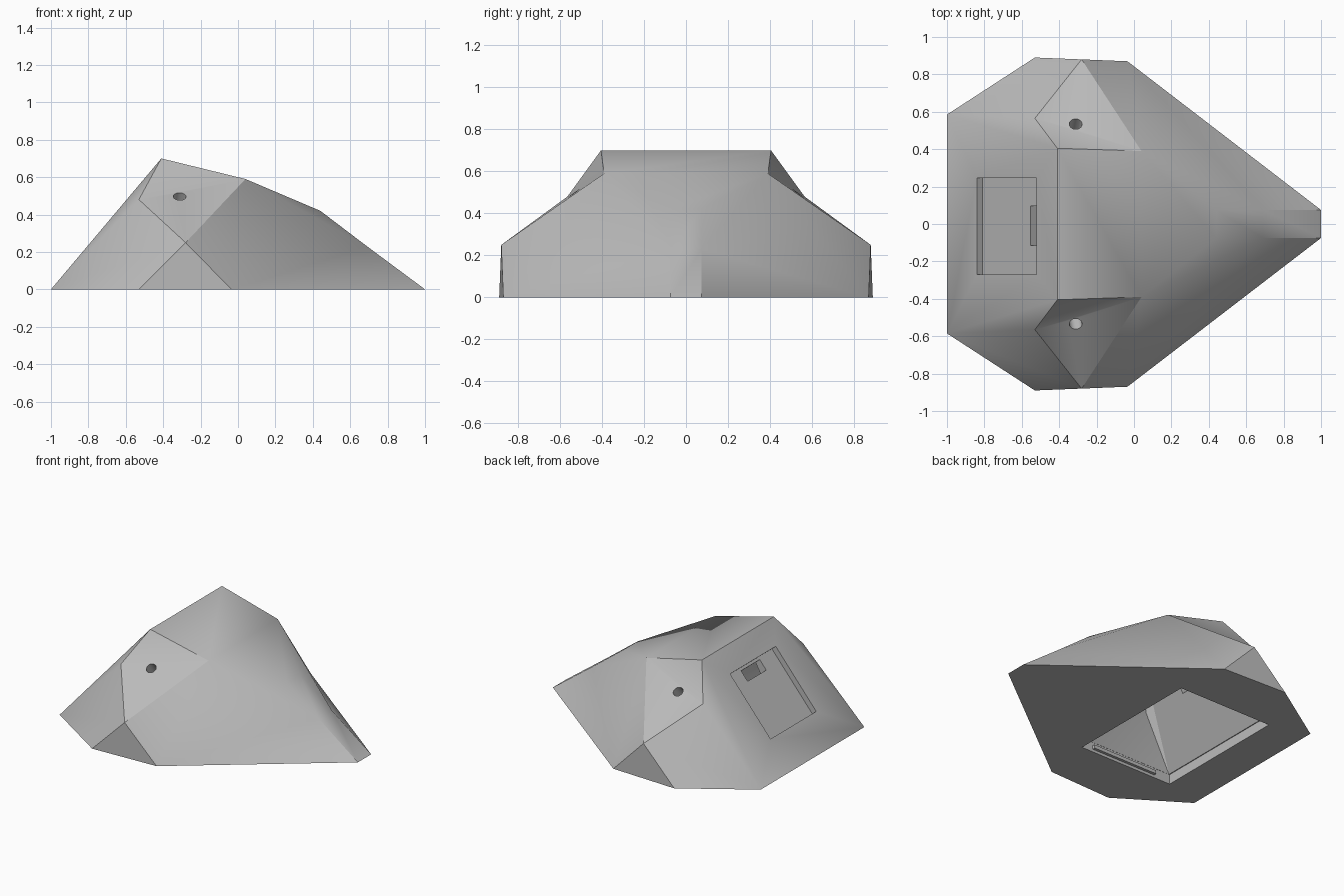
import bpy
import bmesh
from math import atan2, radians
from mathutils import Matrix, Vector

if "Cube" in bpy.data.objects:
    bpy.data.objects.remove(bpy.data.objects["Cube"])

grey = bpy.data.materials.new("plain grey")
grey.use_nodes = True
tone = (0.5, 0.5, 0.5, 1)
grey.diffuse_color = tone
grey.node_tree.nodes["Principled BSDF"].inputs["Base Color"].default_value = tone


def finish(name, bm):
    bmesh.ops.recalc_face_normals(bm, faces=bm.faces)
    mesh = bpy.data.meshes.new(name)
    bm.to_mesh(mesh)
    bm.free()
    mesh.materials.append(grey)
    obj = bpy.data.objects.new(name, mesh)
    bpy.context.collection.objects.link(obj)
    return obj


def box(name, low, high, frame=Matrix()):
    low, high = Vector(low), Vector(high)
    size = Matrix.Diagonal((*(high - low), 1))
    bm = bmesh.new()
    bmesh.ops.create_cube(bm, size=1, matrix=frame @ Matrix.Translation((low + high) / 2) @ size)
    return finish(name, bm)


def hull(name, points):
    bm = bmesh.new()
    verts = [bm.verts.new(p) for p in points]
    bmesh.ops.convex_hull(bm, input=verts)
    return finish(name, bm)


# Faceted housing: named corners of the +y half, mirrored to the other half
corners = {
    "A": (-1, .585, 0), "B": (-.53, .89, 0), "C": (-.035, .87, 0), "D": (1, .075, 0),
    "E": (-.53, .565, .48), "F": (-.41, .405, .70), "G": (.04, .39, .59),
    "H": (.44, .075, .42), "I": (-.28, .88, .25), "K": (.69, .075, .23),
}
bm = bmesh.new()
left = {k: bm.verts.new(p) for k, p in corners.items()}
right = {k: bm.verts.new((x, -y, z)) for k, (x, y, z) in corners.items()}
for side in (left, right):
    for facet in "ABI AIE AEF EFG EGI BCI CGI CDK CKG GKH".split():
        bm.faces.new([side[k] for k in facet])
for strip in ("AF", "FG", "GH", "HK", "KD"):
    a, b = strip
    bm.faces.new((left[a], left[b], right[b], right[a]))
base = "ABCD"
bm.faces.new([left[k] for k in base] + [right[k] for k in reversed(base)])
housing = finish("housing", bm)

cutters = []

# Hollow interior with a straight rim at the floor
cutters.append(box("rim_cutter", (-.72, -.5, -.1), (.02, .5, .07)))
floor = [(x, y, .06) for x in (-.72, .02) for y in (-.5, .5)]
shoulder = [(-.48, y, .42) for y in (-.45, .45)]
roof = [(x, y, z) for x, z in ((-.40, .62), (.0, .53)) for y in (-.35, .35)]
cutters.append(hull("cavity_cutter", floor + shoulder + roof))

# Recessed panel and its slot, aligned with the sloping wall
slope = Matrix.Translation((-1, 0, 0)) @ Matrix.Rotation(-atan2(.70, .59), 4, "Y")
cutters.append(box("panel_cutter", (.248, -.27, -.04), (.744, .245, .1), slope))
cutters.append(box("slot_cutter", (.645, -.115, -.16), (.725, .095, .05), slope))

# Round hole through each flank
for s in (-1, 1):
    axis = Vector((.1, s * .6, .75)).normalized()
    turn = axis.to_track_quat("Z", "Y").to_matrix().to_4x4()
    bm = bmesh.new()
    bmesh.ops.create_cone(bm, cap_ends=True, segments=24, radius1=.034, radius2=.034,
                          depth=.5, matrix=Matrix.Translation((-.31, s * .545, .51)) @ turn)
    cutters.append(finish("hole_cutter", bm))

# Apply the cuts
bpy.context.view_layer.objects.active = housing
for cutter in cutters:
    cutter.hide_render = True
    mod = housing.modifiers.new("cut", "BOOLEAN")
    mod.operation = "DIFFERENCE"
    mod.solver = "EXACT"
    mod.object = cutter
    bpy.ops.object.modifier_apply(modifier=mod.name)
    bpy.data.objects.remove(cutter)

# Retaining strips inside the rim
for name, s in (("left_strip", 1), ("right_strip", -1)):
    ys = sorted((s * .48, s * .51))
    box(name, (-.59, ys[0], .02), (-.07, ys[1], .045))

bpy.ops.object.select_all(action="DESELECT")
housing.select_set(True)
bpy.ops.object.shade_smooth_by_angle(angle=radians(30))
